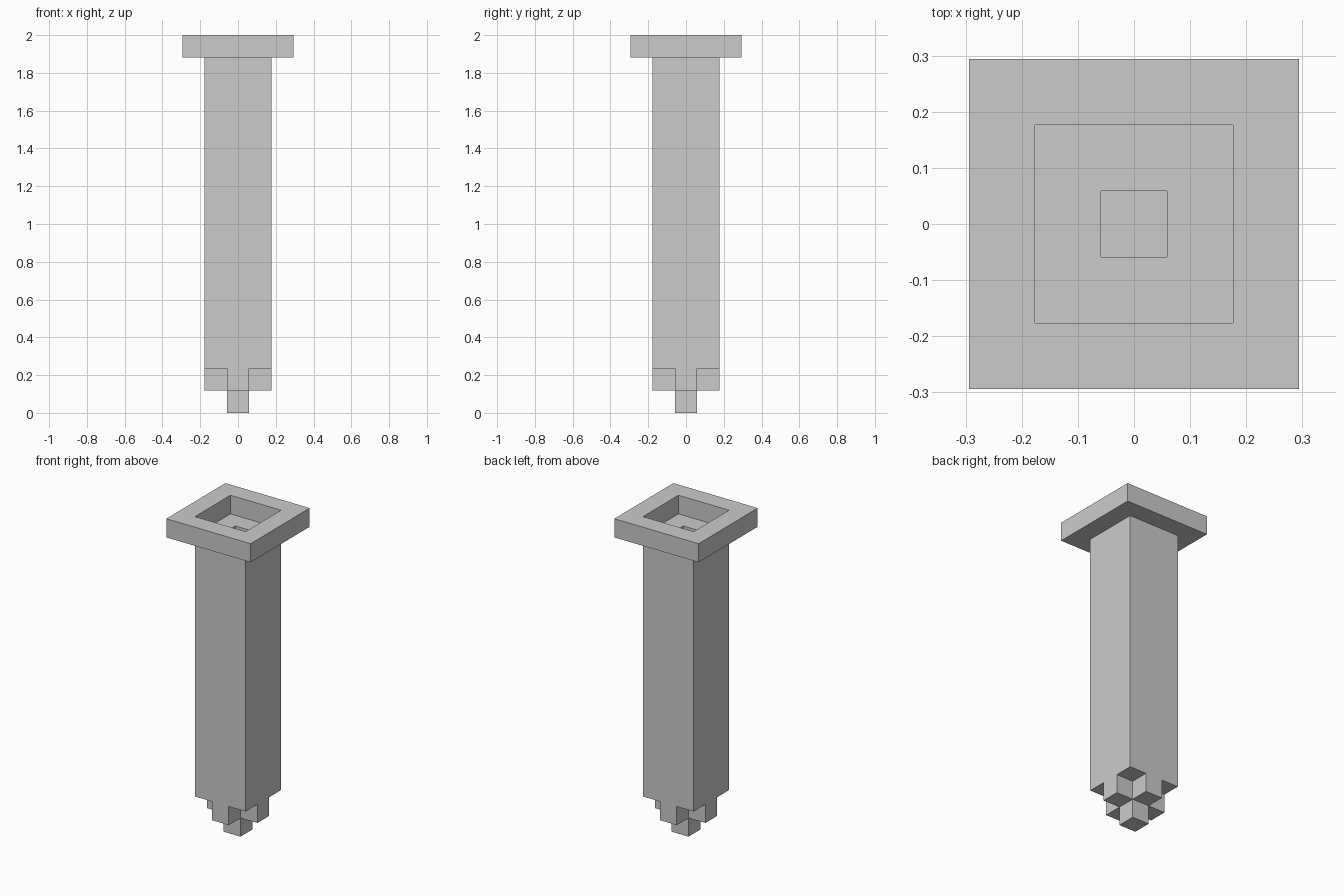
import bpy
import bmesh

U = 2 / 17  # one block

cube = bpy.data.objects.get("Cube")
if cube:
    bpy.data.objects.remove(cube, do_unlink=True)

stone = bpy.data.materials.new("grey_stone")
stone.use_nodes = True
GREY = (0.6, 0.6, 0.6, 1)
stone.diffuse_color = GREY
stone.node_tree.nodes["Principled BSDF"].inputs["Base Color"].default_value = GREY


def finish(name, bm):
    bmesh.ops.recalc_face_normals(bm, faces=bm.faces)
    bmesh.ops.scale(bm, vec=(U, U, U), verts=bm.verts)
    mesh = bpy.data.meshes.new(name)
    bm.to_mesh(mesh)
    bm.free()
    mesh.materials.append(stone)
    bpy.context.collection.objects.link(bpy.data.objects.new(name, mesh))


def square_tube(name, inner, outer, bottom, top):
    """Square ring swept from a rectangular section, in blocks."""
    bm = bmesh.new()
    section = [(inner, bottom), (outer, bottom), (outer, top), (inner, top)]
    corners = [(-1, -1), (1, -1), (1, 1), (-1, 1)]
    loops = [[bm.verts.new((r * x, r * y, z)) for x, y in corners]
             for r, z in section]
    for i in range(4):
        a, b = loops[i - 1], loops[i]
        for j in range(4):
            bm.faces.new((a[j - 1], a[j], b[j], b[j - 1]))
    finish(name, bm)


def block(name, x, y, z):
    """Unit block centred on x, y with its base at z."""
    bm = bmesh.new()
    bmesh.ops.create_cube(bm, size=1)
    bmesh.ops.translate(bm, vec=(x, y, z + 0.5), verts=bm.verts)
    finish(name, bm)


# Rim and hollow column
square_tube("top_rim", 1.5, 2.5, 16, 17)
square_tube("column", 0.5, 1.5, 2, 16)

# Cross of blocks under the column, leaving the corners open
for side, x, y in (("front", 0, -1), ("back", 0, 1), ("left", 1, 0), ("right", -1, 0)):
    block("lower_block_" + side, x, y, 1)

# Foot closing the shaft
block("foot", 0, 0, 0)
